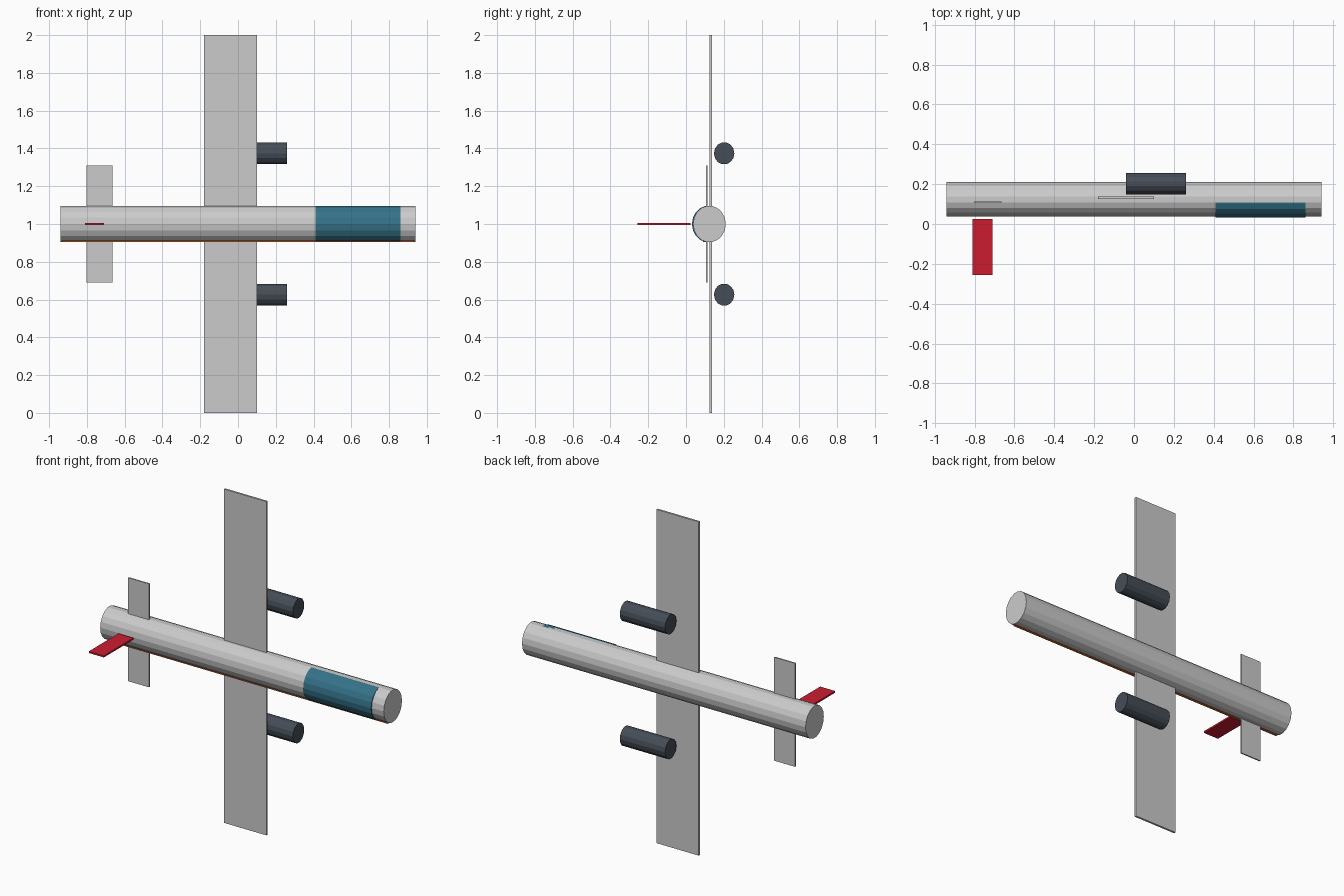
import bpy
from math import pi

if "Cube" in bpy.data.objects:
    bpy.data.objects.remove(bpy.data.objects["Cube"])


def material(name, rgb):
    m = bpy.data.materials.new(name)
    m.diffuse_color = (*rgb, 1)
    m.use_nodes = True
    m.node_tree.nodes["Principled BSDF"].inputs["Base Color"].default_value = m.diffuse_color
    return m


TEAL = material("teal", (0.035, 0.17, 0.25))
SLATE = material("slate", (0.06, 0.075, 0.095))
RED = material("red", (0.6, 0.012, 0.03))
ORANGE = material("orange", (0.6, 0.12, 0.03))


def finish(name, mat):
    ob = bpy.context.object
    ob.name = name
    bpy.ops.object.transform_apply(location=False, rotation=True, scale=True)
    if mat:
        ob.data.materials.append(mat)
    return ob


def box(name, x, y, z, mat=None):
    """Box given as (min, max) ranges."""
    r = (x, y, z)
    bpy.ops.mesh.primitive_cube_add(size=1, location=[(a + b) / 2 for a, b in r])
    bpy.context.object.scale = [b - a for a, b in r]
    return finish(name, mat)


def tube(name, x, y, z, ry, rz, sides, mat=None):
    """Oval cylinder lying along x."""
    bpy.ops.mesh.primitive_cylinder_add(vertices=sides, radius=1, depth=x[1] - x[0],
                                        location=((x[0] + x[1]) / 2, y, z),
                                        rotation=(0, pi / 2, 0))
    # local x becomes z, local y stays y
    bpy.context.object.scale = (rz, ry, 1)
    return finish(name, mat)


# Fuselage, with the canopy as the same section shifted slightly forward
tube("fuselage", (-0.94, 0.94), 0.124, 1.0, 0.0865, 0.097, 18)
tube("canopy", (0.41, 0.86), 0.118, 1.0, 0.0865, 0.097, 18, TEAL)

# Thin stripe just breaking the underside
box("side_stripe", (-0.93, 0.93), (0.09, 0.108), (0.9035, 0.916), ORANGE)

# Wing and tailplane run through the fuselage
box("wing", (-0.18, 0.10), (0.125, 0.137), (0, 2))
box("tailplane", (-0.803, -0.665), (0.106, 0.114), (0.69, 1.31))

# Tail fin, standing just clear of the fuselage
box("tail_fin", (-0.81, -0.71), (-0.256, 0.024), (0.995, 1.005), RED)

# Engines, one on each half of the wing
for side, label in ((1, "upper"), (-1, "lower")):
    tube(f"engine_{label}", (-0.04, 0.26), 0.202, 1 + side * 0.374,
         0.054, 0.059, 14, SLATE)
